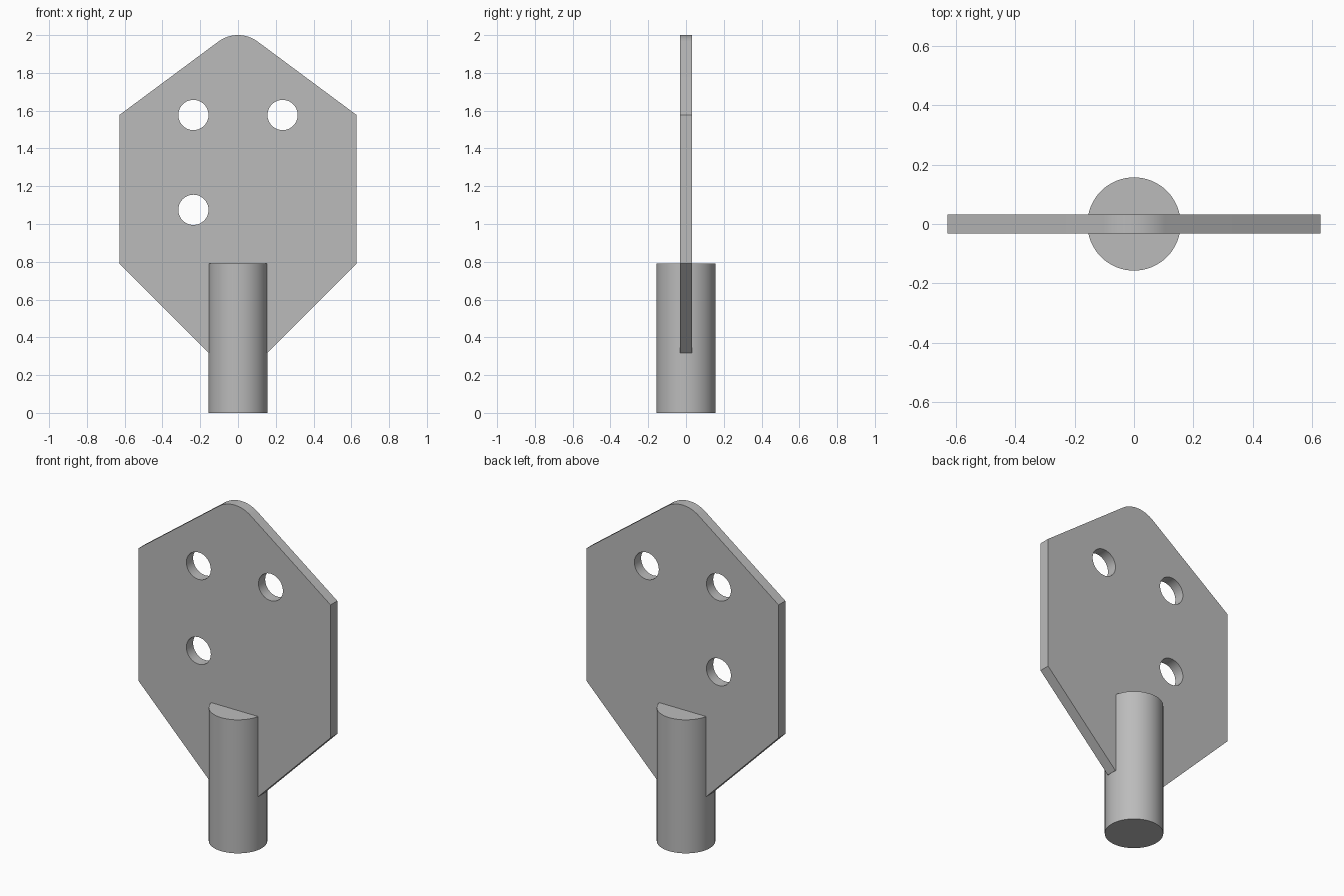
import bpy
import bmesh
from math import sin, cos, pi, radians

cube = bpy.data.objects.get("Cube")
if cube:
    bpy.data.objects.remove(cube, do_unlink=True)

THICK = 0.063
PIN_R = 0.157
PIN_TOP = 0.79
HALF_W = 0.628
SHOULDER = 1.577

# One plain grey finish for the whole bracket
grey = bpy.data.materials.new("plain_grey")
grey.use_nodes = True
colour = (0.5, 0.5, 0.5, 1)
grey.diffuse_color = colour
grey.node_tree.nodes["Principled BSDF"].inputs["Base Color"].default_value = colour


def arc(cx, cz, r, start, end, steps):
    return [(cx + r * cos(start + (end - start) * i / steps),
             cz + r * sin(start + (end - start) * i / steps))
            for i in range(steps + 1)]


def smooth(obj):
    bpy.ops.object.select_all(action='DESELECT')
    obj.select_set(True)
    bpy.context.view_layer.objects.active = obj
    bpy.ops.object.shade_smooth_by_angle(angle=radians(25))


# Plate: outline with a rounded peak, tapering to the pin, and three holes
peak_r = 0.175
slope = radians(36.6)
peak = arc(0, 2 - peak_r, peak_r, pi / 2 - slope, pi / 2 + slope, 16)
right = [(PIN_R, 0.318), (HALF_W, PIN_TOP), (HALF_W, SHOULDER)]
left = [(-x, z) for x, z in reversed(right)]
loops = [right + peak + left]
for x, z in [(-0.236, SHOULDER), (0.236, SHOULDER), (-0.236, 1.075)]:
    loops.append(arc(x, z, 0.08, 0, 2 * pi, 48)[:-1])

curve = bpy.data.curves.new("plate_profile", 'CURVE')
curve.dimensions = '2D'
curve.fill_mode = 'BOTH'
curve.extrude = THICK / 2
for loop in loops:
    spline = curve.splines.new('POLY')
    spline.points.add(len(loop) - 1)
    for point, (x, z) in zip(spline.points, loop):
        point.co = (x, z, 0, 1)
    spline.use_cyclic_u = True

profile = bpy.data.objects.new("plate_profile", curve)
bpy.context.collection.objects.link(profile)
bpy.context.view_layer.update()
mesh = bpy.data.meshes.new_from_object(
    profile.evaluated_get(bpy.context.evaluated_depsgraph_get()))
bpy.data.objects.remove(profile, do_unlink=True)

# Weld the extruded profile and stand it upright
bm = bmesh.new()
bm.from_mesh(mesh)
bmesh.ops.remove_doubles(bm, verts=bm.verts, dist=0.0001)
for v in bm.verts:
    v.co = (v.co.x, -v.co.z, v.co.y)
bmesh.ops.recalc_face_normals(bm, faces=bm.faces)
bm.to_mesh(mesh)
bm.free()
mesh.materials.clear()
mesh.materials.append(grey)
mesh.name = "plate"
plate = bpy.data.objects.new("plate", mesh)
bpy.context.collection.objects.link(plate)
smooth(plate)

# Round mounting pin straddling the foot of the plate
bpy.ops.mesh.primitive_cylinder_add(vertices=64, radius=PIN_R, depth=PIN_TOP,
                                    location=(0, 0, PIN_TOP / 2))
pin = bpy.context.object
pin.name = "mounting_pin"
pin.data.materials.append(grey)
smooth(pin)
